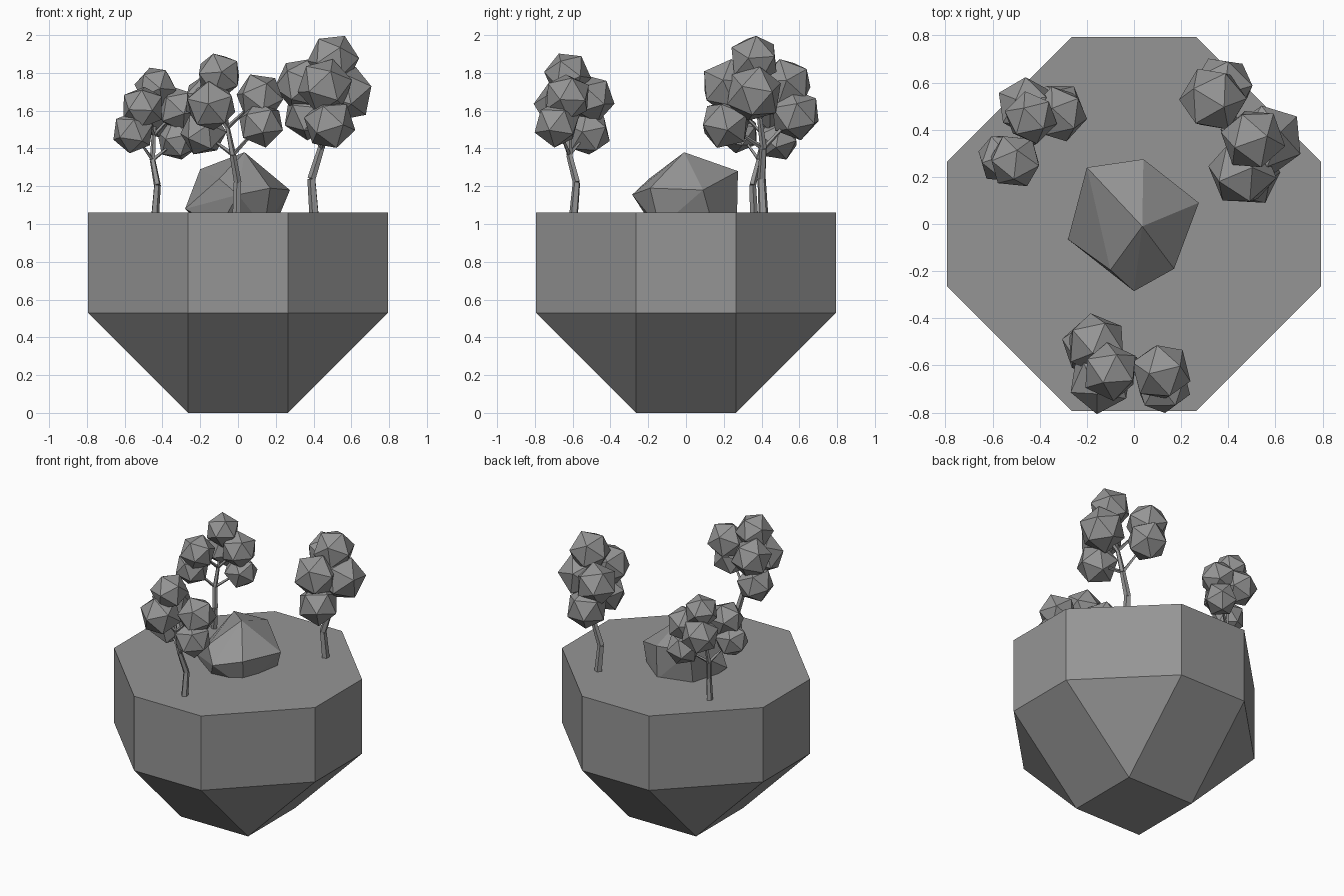
import bpy, bmesh, math, random
from mathutils import Vector, Matrix, Euler

if "Cube" in bpy.data.objects:
    bpy.data.objects.remove(bpy.data.objects["Cube"])

random.seed(4)
GROUND = 1.06
STONE = bpy.data.materials.new("dark_grey")
STONE.diffuse_color = (0.3, 0.3, 0.3, 1)
STONE.use_nodes = True
STONE.node_tree.nodes["Principled BSDF"].inputs["Base Color"].default_value = STONE.diffuse_color


def finish(bm, name):
    bmesh.ops.recalc_face_normals(bm, faces=bm.faces[:])
    mesh = bpy.data.meshes.new(name)
    bm.to_mesh(mesh)
    bm.free()
    mesh.materials.append(STONE)
    obj = bpy.data.objects.new(name, mesh)
    bpy.context.collection.objects.link(obj)
    return obj


def hull(name, points):
    bm = bmesh.new()
    for p in points:
        bm.verts.new(p)
    bmesh.ops.convex_hull(bm, input=bm.verts[:])
    inner = [v for v in bm.verts if not v.link_faces]
    bmesh.ops.delete(bm, geom=inner, context='VERTS')
    bmesh.ops.dissolve_limit(bm, angle_limit=0.01, verts=bm.verts[:], edges=bm.edges[:])
    return finish(bm, name)


def limb(bm, a, b, r1, r2, sides=5):
    a, b = Vector(a), Vector(b)
    d = b - a
    m = Matrix.Translation((a + b) / 2) @ d.to_track_quat('Z', 'Y').to_matrix().to_4x4()
    bmesh.ops.create_cone(bm, cap_ends=True, segments=sides, radius1=r1, radius2=r2,
                          depth=d.length, matrix=m)


# Floating island: octagonal block whose underside is chamfered to a small square
W, N = 0.793, 0.264
ring = [(sx * x, sy * y) for x, y in ((W, N), (N, W)) for sx in (-1, 1) for sy in (-1, 1)]
base = [(sx * N, sy * N, 0) for sx in (-1, 1) for sy in (-1, 1)]
hull("island", base + [(x, y, z) for x, y in ring for z in (0.53, GROUND)])

# Central boulder: squashed faceted rock, partly buried
hull("boulder", [
    (0.035, -0.01, 1.38), (-0.20, 0.24, 1.29), (0.04, 0.275, 1.28), (0.275, 0.09, 1.18),
    (0.17, -0.19, 1.19), (-0.10, -0.195, 1.24), (-0.28, -0.065, 1.08), (0.0, -0.285, 1.155),
    (0.20, 0.14, 1.0), (0.04, 0.27, 1.04), (-0.2, 0.2, 1.0), (-0.1, -0.17, 0.98),
    (0.14, -0.14, 0.98)])

# One tree layout (x, y, z, radius), reused with different turn and scale
FOLIAGE = [(0.10, -0.05, 0.81, 0.14), (-0.07, 0.12, 0.68, 0.145), (0.165, -0.05, 0.63, 0.155),
           (0.08, -0.20, 0.47, 0.14), (-0.03, 0.17, 0.52, 0.14), (0.055, -0.19, 0.67, 0.15)]
TRUNK = [(0, 0, -0.02), (-0.015, -0.01, 0.18), (0.035, 0.0, 0.34), (0.06, -0.02, 0.50)]
RADII = [0.027, 0.023, 0.019, 0.014]
TURNS = [Euler([random.uniform(0, 6) for _ in range(3)]).to_matrix().to_4x4() for _ in FOLIAGE]


def tree(name, x, y, turn, scale):
    place = (Matrix.Translation((x, y, GROUND)) @ Matrix.Rotation(math.radians(turn), 4, 'Z')
             @ Matrix.Scale(scale, 4))
    # Bent trunk with a branch to every leaf clump
    bm = bmesh.new()
    for i in range(len(TRUNK) - 1):
        limb(bm, TRUNK[i], TRUNK[i + 1], RADII[i], RADII[i + 1])
    for p in FOLIAGE:
        start = TRUNK[2] if p[2] < 0.6 else TRUNK[3]
        limb(bm, start, p[:3], 0.013, 0.006, 4)
    bm.transform(place)
    finish(bm, name + "_trunk")
    # Faceted leaf clumps
    bm = bmesh.new()
    for p, t in zip(FOLIAGE, TURNS):
        bmesh.ops.create_icosphere(bm, subdivisions=1, radius=p[3],
                                   matrix=Matrix.Translation(p[:3]) @ t)
    bm.transform(place)
    finish(bm, name + "_leaves")


tree("right_tree", 0.405, 0.41, 0, 1.0)
tree("left_tree", -0.44, 0.36, 115, 0.82)
tree("front_tree", -0.005, -0.595, 225, 0.9)
